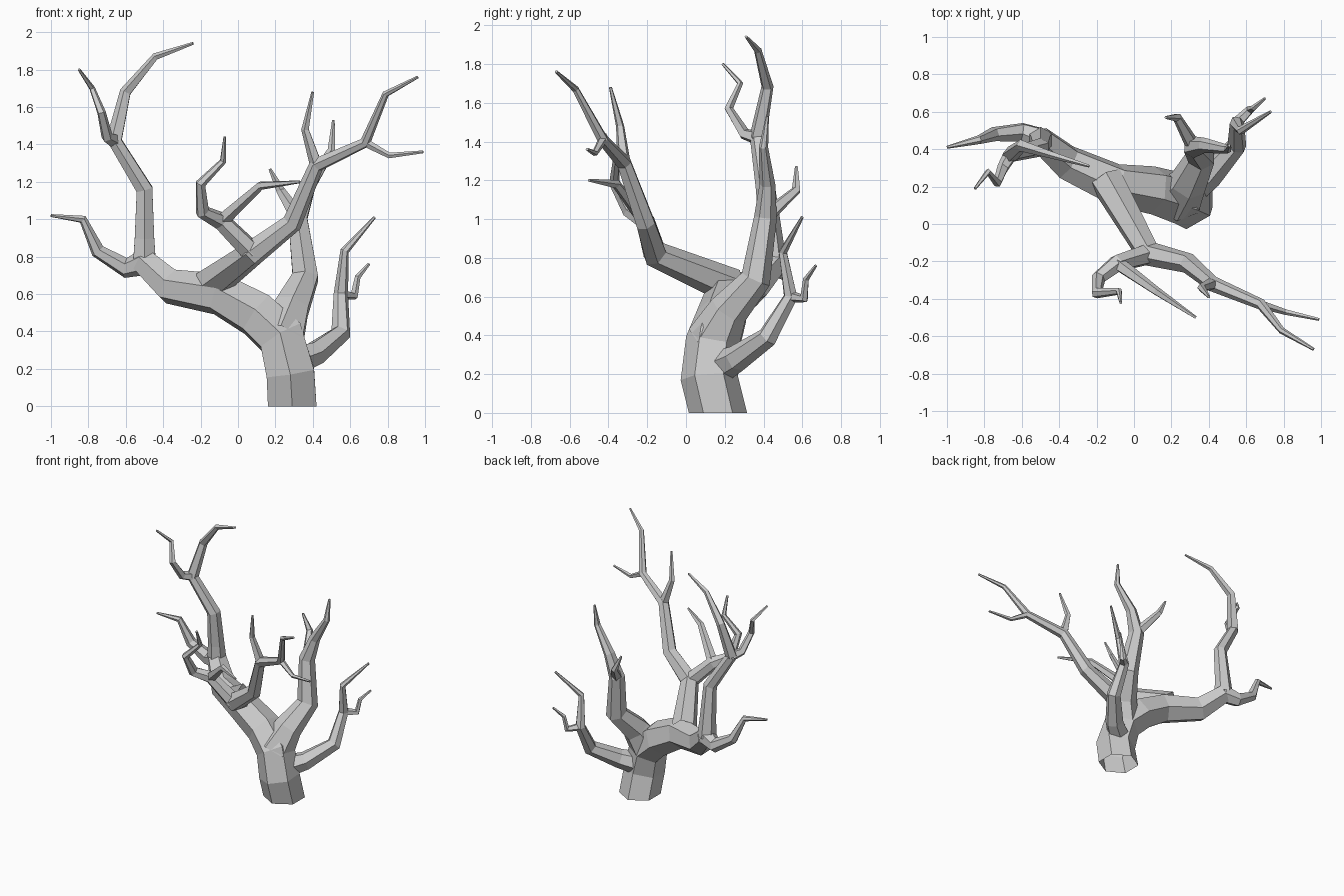
import bpy, bmesh
from math import cos, sin, tau
from mathutils import Vector

cube = bpy.data.objects.get("Cube")
if cube:
    bpy.data.objects.remove(cube)

GREY = (0.6, 0.6, 0.6, 1)
bark = bpy.data.materials.new("grey_bark")
bark.use_nodes = True
bark.diffuse_color = GREY
bark.node_tree.nodes["Principled BSDF"].inputs["Base Color"].default_value = GREY


def limb(name, path, thickness, tip=0.008, sides=6, taper=1):
    """Build a faceted tapering tube, open at its root, and return its joints."""
    joints = [Vector(point) for point in path]
    steps = [(b - a).normalized() for a, b in zip(joints, joints[1:])]
    bm = bmesh.new()
    rings = []
    side = Vector((1, 0, 0)) if abs(steps[0].x) < 0.8 else Vector((0, 1, 0))
    for i, joint in enumerate(joints):
        # Rings are mitred at joints and level on the ground
        along = (steps[max(i - 1, 0)] + steps[min(i, len(steps) - 1)]).normalized()
        if joint.z == 0:
            along = Vector((0, 0, 1))
        side = (side - along * side.dot(along)).normalized()
        up = along.cross(side)
        radius = thickness + (tip - thickness) * (i / len(steps)) ** taper
        angles = [tau * (k + 0.5) / sides for k in range(sides)]
        rings.append([bm.verts.new(joint + radius * (side * cos(a) + up * sin(a)))
                      for a in angles])
    for lower, upper in zip(rings, rings[1:]):
        for k in range(sides):
            n = (k + 1) % sides
            bm.faces.new((lower[k], lower[n], upper[n], upper[k]))
    bm.faces.new(rings[-1])
    mesh = bpy.data.meshes.new(name)
    bm.to_mesh(mesh)
    bm.free()
    mesh.materials.append(bark)
    bpy.context.collection.objects.link(bpy.data.objects.new(name, mesh))
    return joints


def twig(name, fork, path, thickness):
    """Grow a thin pointed shoot from a joint of another limb."""
    return limb(name, [fork, *path], thickness, sides=5)


# Trunk, sweeping into the big outer limb
trunk = limb("trunk", [(.29, .165, 0), (.28, .12, .18), (.23, .14, .37), (.1, .18, .49),
                       (-.1, .21, .6), (-.36, .33, .64), (-.5, .45, .77)],
             thickness=.15, tip=.075, taper=2)
outer_fork = trunk[-1]

# Outer limb: low branch and tall forked branch
limb("outer_low_branch", [outer_fork, (-.6, .49, .74), (-.75, .48, .83),
                          (-.83, .45, 1), (-1, .41, 1.02)], thickness=.07)
tall = limb("outer_tall_branch", [outer_fork, (-.5, .44, .9), (-.5, .41, 1.16), (-.66, .37, 1.42)],
            thickness=.07, tip=.04)
twig("tall_inner_twig", tall[-1], [(-.6, .42, 1.68), (-.44, .37, 1.87), (-.24, .31, 1.94)],
     thickness=.045)
twig("tall_outer_twig", tall[-1], [(-.7, .3, 1.44), (-.73, .22, 1.57), (-.78, .28, 1.7),
                                   (-.85, .19, 1.8)], thickness=.04)

# Forward limb with its main branch and twigs
front = limb("front_limb", [(-.15, .24, .65), (.08, -.16, .82), (.29, -.21, .98), (.42, -.32, 1.29),
                            (.68, -.43, 1.41), (.79, -.57, 1.67), (.96, -.67, 1.76)],
             thickness=.095, taper=.7)
twig("front_upper_twig", front[3], [(.36, -.34, 1.48), (.4, -.39, 1.68)], thickness=.036)
twig("front_outer_twig", front[4], [(.81, -.47, 1.34), (.99, -.51, 1.36)], thickness=.024)

# Forward limb: hooked side branch
hooked = limb("front_hooked_branch", [front[1], (-.09, -.21, .99), (-.19, -.29, 1.04),
                                      (-.2, -.37, 1.19), (-.08, -.36, 1.31), (-.07, -.42, 1.44)],
              thickness=.06)
twig("front_hooked_twig", hooked[1], [(.12, -.36, 1.18), (.33, -.5, 1.2)], thickness=.04)

# Upright stem rising from the trunk
stem = limb("upright_stem", [trunk[2], (.29, .22, .53), (.36, .36, .69), (.32, .41, 1.01),
                             (.38, .42, 1.18), (.5, .4, 1.37), (.51, .42, 1.53)],
            thickness=.14, taper=.7)
twig("upright_stem_twig", stem[3], [(.23, .57, 1.15), (.17, .57, 1.27)], thickness=.042)

# Low rear branch
low = limb("low_rear_branch", [(.3, .18, .24), (.41, .26, .28), (.55, .42, .39),
                               (.55, .54, .6), (.57, .5, .83), (.73, .6, 1.01)],
           thickness=.085)
twig("low_rear_twig", low[3], [(.62, .61, .59), (.64, .62, .69), (.7, .67, .76)], thickness=.032)
